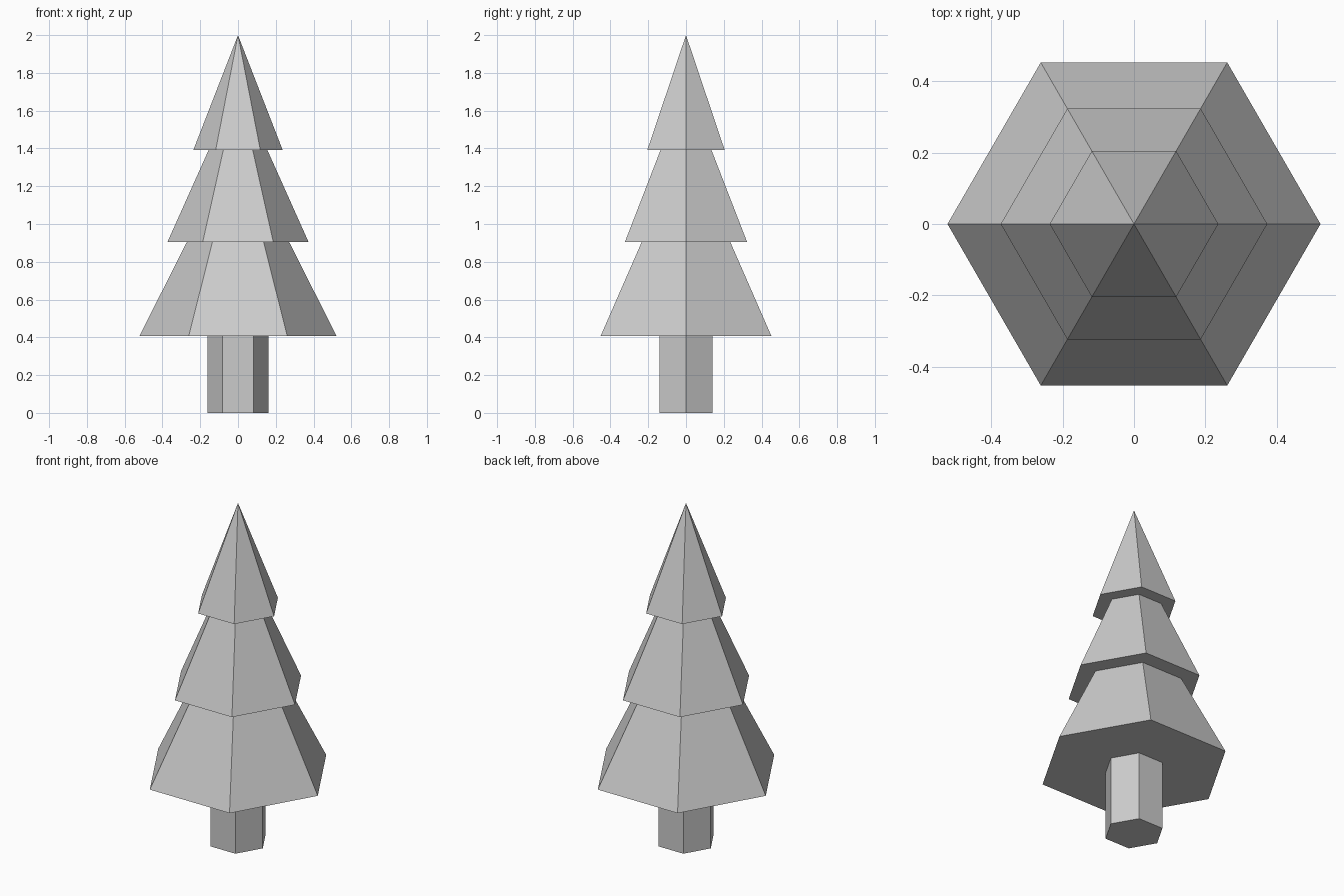
import bpy, math

if "Cube" in bpy.data.objects:
    bpy.data.objects.remove(bpy.data.objects["Cube"])

SIDES = 6


def hex_cone(name, z0, z1, r0, r1):
    # Six-sided frustum with corners on the x axis
    bpy.ops.mesh.primitive_cone_add(
        vertices=SIDES, radius1=r0, radius2=r1, depth=z1 - z0,
        location=(0, 0, (z0 + z1) / 2), rotation=(0, 0, math.radians(30)))
    obj = bpy.context.object
    obj.name = name
    bpy.ops.object.transform_apply(location=True, rotation=True, scale=True)
    return obj


# Trunk
hex_cone("trunk", 0, 0.407, 0.162, 0.162)

# Foliage tiers: bottom z, top z, bottom radius, top radius
tiers = {
    "foliage_lower": (0.407, 0.906, 0.522, 0.27),
    "foliage_middle": (0.906, 1.393, 0.373, 0.155),
    "foliage_top": (1.393, 2.0, 0.236, 0),
}
for name, dims in tiers.items():
    hex_cone(name, *dims)
